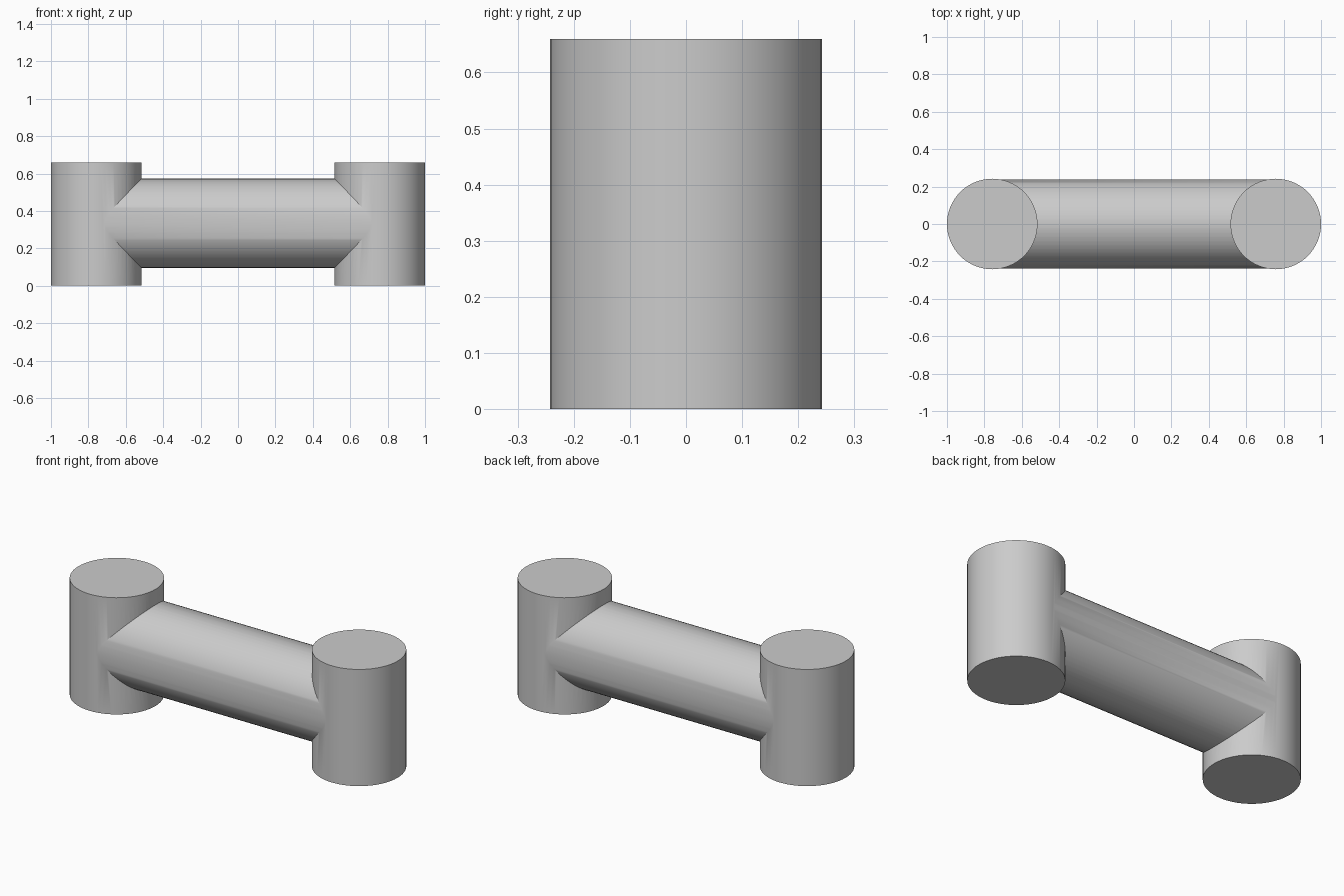
import bpy
import math

POST_R, POST_H, POST_X = 0.242, 0.66, 0.758
BAR_R, BAR_Z = 0.238, 0.334

cube = bpy.data.objects.get("Cube")
if cube:
    bpy.data.objects.remove(cube, do_unlink=True)

grey = bpy.data.materials.new("plain_grey")
grey.use_nodes = True
colour = (0.6, 0.6, 0.6, 1)
grey.diffuse_color = colour
grey.node_tree.nodes["Principled BSDF"].inputs["Base Color"].default_value = colour


def cylinder(name, radius, depth, location, rotation=(0, 0, 0)):
    bpy.ops.mesh.primitive_cylinder_add(vertices=64, radius=radius, depth=depth,
                                        location=location, rotation=rotation)
    obj = bpy.context.object
    obj.name = name
    obj.data.materials.append(grey)
    return obj


# Horizontal bar running between the post centres
link = cylinder("link_bar", BAR_R, 2 * POST_X, (0, 0, BAR_Z), (0, math.pi / 2, 0))

# Upright end posts, fused into the bar as one solid
for side, name in ((1, "left_post"), (-1, "right_post")):
    post = cylinder(name, POST_R, POST_H, (side * POST_X, 0, POST_H / 2))
    union = link.modifiers.new("fuse_" + name, "BOOLEAN")
    union.operation = "UNION"
    union.solver = "EXACT"
    union.object = post
    bpy.ops.object.select_all(action="DESELECT")
    link.select_set(True)
    bpy.context.view_layer.objects.active = link
    bpy.ops.object.modifier_apply(modifier=union.name)
    bpy.data.objects.remove(post, do_unlink=True)

# Smooth round walls, crisp rims and seams
bpy.ops.object.shade_smooth_by_angle(angle=math.radians(30))
link.name = "link_with_end_posts"
